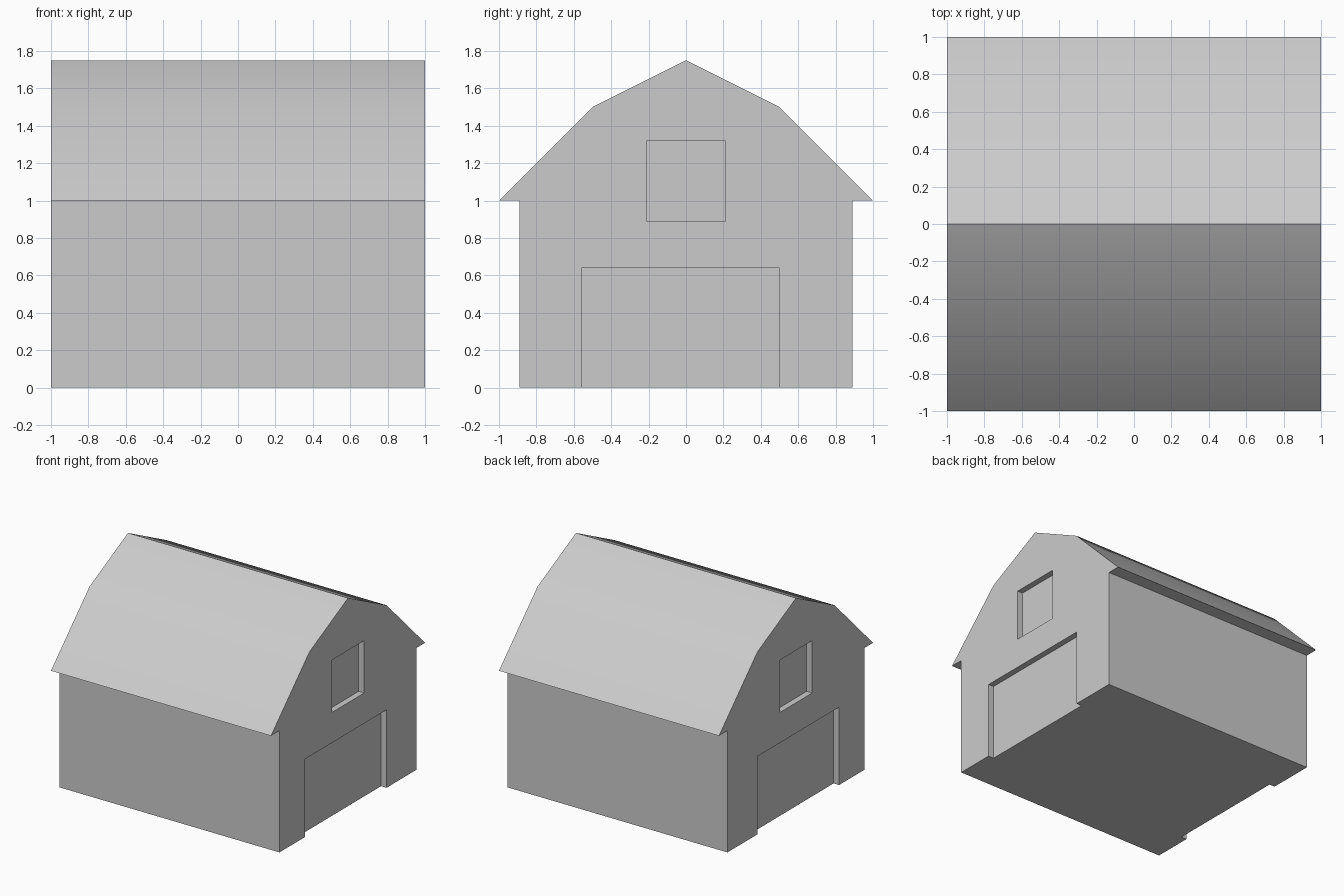
import bpy
import bmesh
import math

cube = bpy.data.objects.get("Cube")
if cube:
    bpy.data.objects.remove(cube, do_unlink=True)

# One plain grey for the whole building
grey = bpy.data.materials.new("light_grey")
grey.use_nodes = True
colour = (0.6, 0.6, 0.6, 1)
grey.diffuse_color = colour
grey.node_tree.nodes["Principled BSDF"].inputs["Base Color"].default_value = colour


def extrude_profile(name, profile, x0, x1):
    """Solid made by sweeping a (y, z) profile from x0 to x1."""
    bm = bmesh.new()
    face = bm.faces.new([bm.verts.new((x0, y, z)) for y, z in profile])
    swept = bmesh.ops.extrude_face_region(bm, geom=[face])["geom"]
    verts = [v for v in swept if isinstance(v, bmesh.types.BMVert)]
    bmesh.ops.translate(bm, verts=verts, vec=(x1 - x0, 0, 0))
    bmesh.ops.recalc_face_normals(bm, faces=bm.faces)
    mesh = bpy.data.meshes.new(name)
    bm.to_mesh(mesh)
    bm.free()
    mesh.materials.append(grey)
    obj = bpy.data.objects.new(name, mesh)
    bpy.context.collection.objects.link(obj)
    return obj


# Barn body: walls, overhanging eaves and double-pitched roof in one profile
half = [(0.89, 0), (0.89, 1), (1, 1), (0.5, 1.5)]
profile = half + [(0, 1.75)] + [(-y, z) for y, z in reversed(half)]
barn = extrude_profile("barn", profile, -1, 1)

# Shallow doorway and loft window recesses in both gable ends
DEPTH = 0.05
openings = {"doorway": (-0.56, 0.5, -0.1, 0.64), "loft_window": (-0.21, 0.21, 0.89, 1.32)}
cutters = []
for name, (y0, y1, z0, z1) in openings.items():
    for side in (-1, 1):
        rect = [(y0, z0), (y1, z0), (y1, z1), (y0, z1)]
        cutter = extrude_profile(name + "_cutter", rect, side * (1 - DEPTH), side * 1.1)
        cutter.hide_render = True
        cut = barn.modifiers.new(name, "BOOLEAN")
        cut.operation = "DIFFERENCE"
        cut.solver = "EXACT"
        cut.object = cutter
        cutters.append(cutter)

bpy.ops.object.select_all(action="DESELECT")
barn.select_set(True)
bpy.context.view_layer.objects.active = barn
for cut in list(barn.modifiers):
    bpy.ops.object.modifier_apply(modifier=cut.name)
for cutter in cutters:
    bpy.data.objects.remove(cutter, do_unlink=True)

# Roof slopes blend softly; ridge, eaves and corners stay sharp
bpy.ops.object.shade_smooth_by_angle(angle=math.radians(30))
